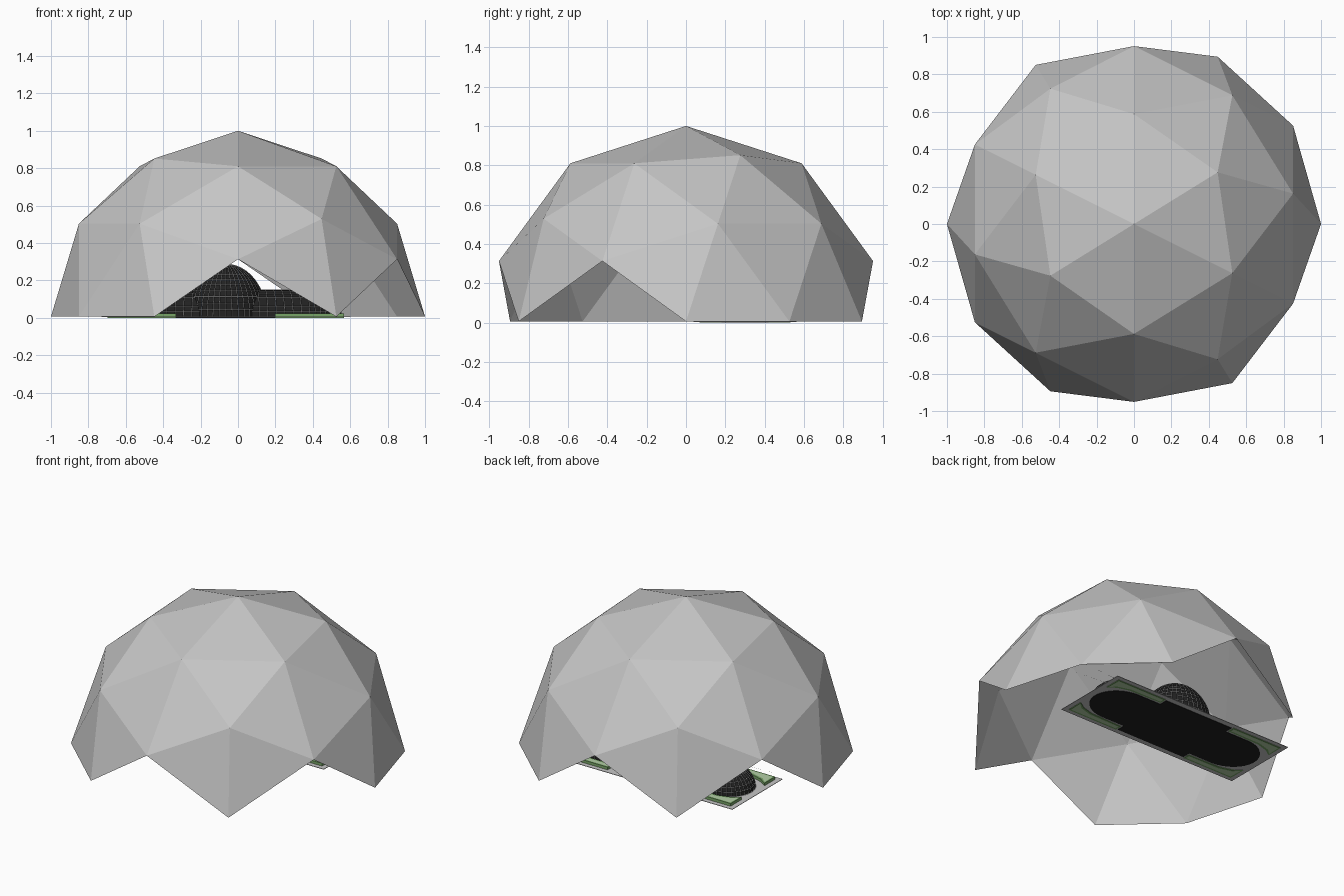
import bpy, bmesh, math
from mathutils import Vector, Matrix

if "Cube" in bpy.data.objects:
    bpy.data.objects.remove(bpy.data.objects["Cube"])

CX, CY, Z0 = -0.066, 0.30, 0.006   # centre of the small inner complex


def mat(name, rgb):
    m = bpy.data.materials.new(name)
    m.diffuse_color = (*rgb, 1)
    m.use_nodes = True
    m.node_tree.nodes["Principled BSDF"].inputs["Base Color"].default_value = m.diffuse_color
    return m


GREY = mat("dome grey", (0.56, 0.56, 0.56))
BLACK = mat("dark glass", (0.015, 0.015, 0.015))
PALE = mat("pale frame", (0.6, 0.6, 0.6))
GREEN = mat("lawn green", (0.19, 0.38, 0.14))
LIGHT = mat("light green", (0.45, 0.62, 0.38))


def make(name, bm, *mats):
    me = bpy.data.meshes.new(name)
    bm.to_mesh(me)
    bm.free()
    ob = bpy.data.objects.new(name, me)
    for m in mats:
        me.materials.append(m)
    bpy.context.collection.objects.link(ob)
    return ob


def box(name, x0, x1, y0, y1, z0, z1, m):
    bm = bmesh.new()
    bmesh.ops.create_cube(bm, size=1)
    for v in bm.verts:
        v.co = ((x0 + x1) / 2 + v.co.x * (x1 - x0),
                (y0 + y1) / 2 + v.co.y * (y1 - y0),
                (z0 + z1) / 2 + v.co.z * (z1 - z0))
    return make(name, bm, m)


# Outer geodesic dome: two-frequency icosahedron, only whole faces above the base
PHI = (1 + 5 ** 0.5) / 2
ico = []
for a in (-1, 1):
    for b in (-PHI, PHI):
        ico += [Vector((0, a, b)), Vector((a, b, 0)), Vector((b, 0, a))]
pts = [p.normalized() for p in ico]
for i, p in enumerate(ico):
    for q in ico[:i]:
        if (p - q).length < 2.1:
            pts.append((p + q).normalized())
bm = bmesh.new()
turn = Matrix.Rotation(-math.atan2(PHI, 1), 3, 'Z')
for p in pts:
    bm.verts.new(turn @ p)
bmesh.ops.convex_hull(bm, input=bm.verts[:])
bmesh.ops.delete(bm, geom=[f for f in bm.faces if min(v.co.z for v in f.verts) < -0.01],
                 context='FACES')
bmesh.ops.delete(bm, geom=[v for v in bm.verts if not v.link_faces], context='VERTS')
bmesh.ops.recalc_face_normals(bm, faces=bm.faces[:])
for v in bm.verts:
    v.co.z = v.co.z * 0.994 + Z0
make("geodesic_dome", bm, GREY)

# Base board
box("base_board", CX - 0.665, CX + 0.665, CY - 0.262, CY + 0.262, 0.003, Z0, GREY)


# Inner glass buildings: half ellipsoids, optionally stretched along x
def glass_hall(name, a, b, h, stretch, seg, rings):
    bm = bmesh.new()
    bmesh.ops.create_uvsphere(bm, u_segments=seg, v_segments=rings, radius=1)
    bmesh.ops.delete(bm, geom=[v for v in bm.verts if v.co.z < -0.01], context='VERTS')
    for v in bm.verts:
        s = 0 if abs(v.co.x) < 1e-4 else math.copysign(stretch, v.co.x)
        v.co = (CX + v.co.x * a + s, CY + v.co.y * b, Z0 + max(v.co.z, 0) * h)
    if stretch:
        long = [e for e in bm.edges if e.calc_length() > stretch * 0.9]
        bmesh.ops.subdivide_edges(bm, edges=long, cuts=9, use_grid_fill=True)
    frame = make(name + "_frame", bm.copy(), PALE)
    w = frame.modifiers.new("bars", 'WIREFRAME')
    w.thickness = 0.003
    w.use_boundary = True
    make(name, bm, BLACK)


glass_hall("central_hall", 0.22, 0.22, 0.282, 0, 40, 24)
glass_hall("long_hall", 0.20, 0.17, 0.146, 0.42, 40, 16)

# Dark floors of the halls, showing on the underside
def floor(name, a, b, stretch):
    bm = bmesh.new()
    ring = []
    for i in range(40):
        t = 2 * math.pi * (i + 0.5) / 40
        x = math.cos(t)
        ring.append(bm.verts.new((CX + x * a + math.copysign(stretch, x),
                                  CY + math.sin(t) * b, 0.003)))
    f = bm.faces.new(ring)
    ext = bmesh.ops.extrude_face_region(bm, geom=[f])
    for v in ext["geom"]:
        if isinstance(v, bmesh.types.BMVert):
            v.co.z = 0.0
    bmesh.ops.recalc_face_normals(bm, faces=bm.faces[:])
    make(name, bm, BLACK)


floor("long_hall_floor", 0.20, 0.17, 0.42)
box("central_floor", CX - 0.255, CX + 0.255, CY - 0.225, CY + 0.225, 0.0, 0.0028, BLACK)

# Corner lawns with a lighter inner bed, mirrored to the four corners
outline = [(0.265, 0.232), (0.265, 0.185), (0.50, 0.178), (0.58, 0.155), (0.632, 0.12),
           (0.632, 0.232)]
for i, (sx, sy) in enumerate([(1, 1), (1, -1), (-1, 1), (-1, -1)]):
    bm = bmesh.new()
    base = bm.faces.new([bm.verts.new((CX + sx * x, CY + sy * y, 0.0)) for x, y in outline])
    ext = bmesh.ops.extrude_face_region(bm, geom=[base])
    for v in ext["geom"]:
        if isinstance(v, bmesh.types.BMVert):
            v.co.z = 0.024
    bmesh.ops.recalc_face_normals(bm, faces=bm.faces[:])
    caps = [f for f in bm.faces if abs(f.normal.z) > 0.9]
    bmesh.ops.inset_individual(bm, faces=caps, thickness=0.015)
    for f in caps:
        f.material_index = 1
    make("corner_lawn_%d" % (i + 1), bm, GREEN, LIGHT)
